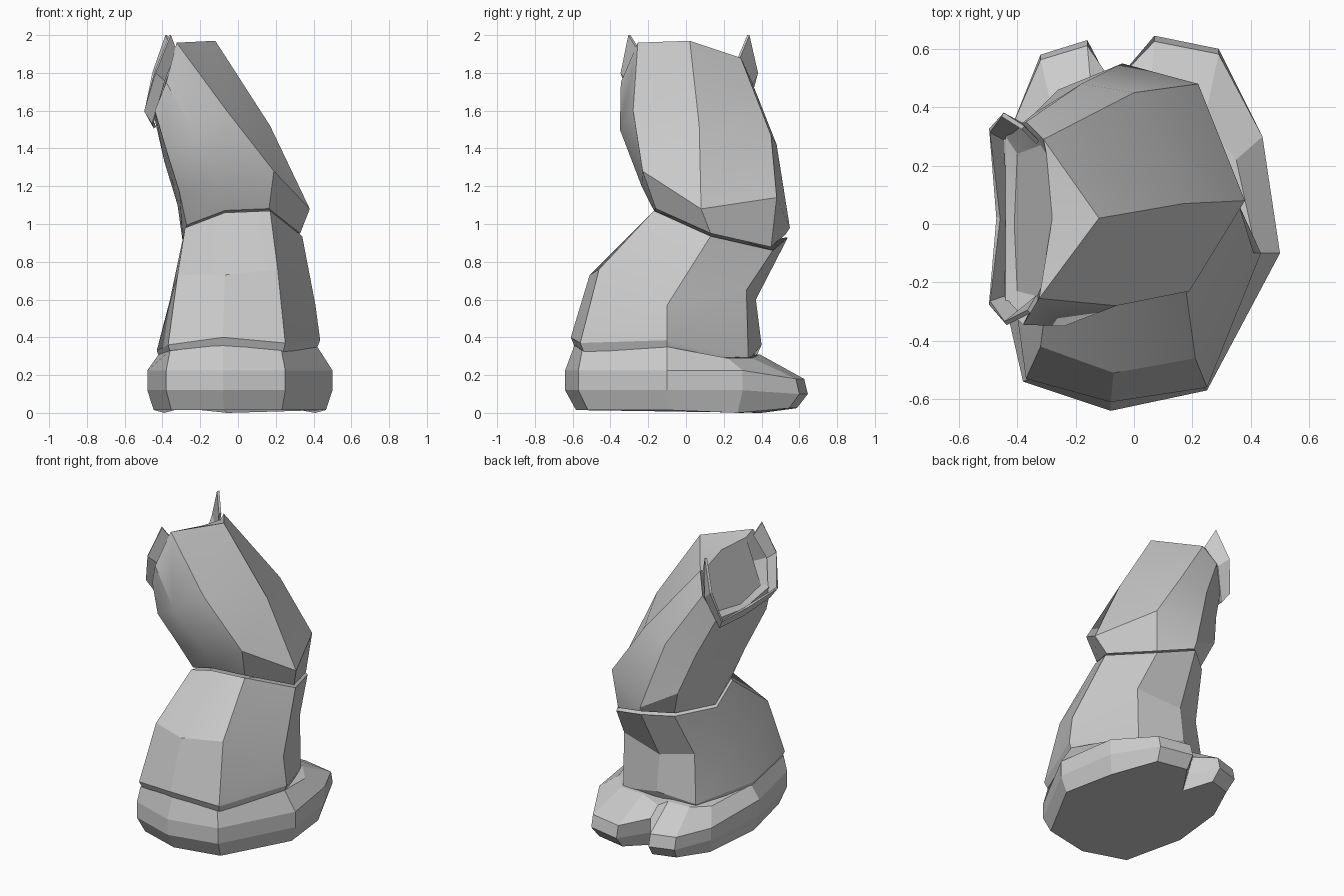
import bpy, bmesh, math
from mathutils import Vector


def loft(name, rings, closed=True, caps=True, smooth=25):
    """Skin a list of matching point rings into a mesh object."""
    bm = bmesh.new()
    loops = [[bm.verts.new(p) for p in ring] for ring in rings]
    n = len(loops[0])
    for a, b in zip(loops, loops[1:]):
        for i in range(n if closed else n - 1):
            j = (i + 1) % n
            bm.faces.new((a[i], a[j], b[j], b[i]))
    if caps:
        bm.faces.new(loops[0][::-1])
        bm.faces.new(loops[-1])
    bmesh.ops.recalc_face_normals(bm, faces=bm.faces[:])
    mesh = bpy.data.meshes.new(name)
    bm.to_mesh(mesh)
    bm.free()
    obj = bpy.data.objects.new(name, mesh)
    bpy.context.collection.objects.link(obj)
    if smooth:
        bpy.ops.object.select_all(action='DESELECT')
        obj.select_set(True)
        bpy.context.view_layer.objects.active = obj
        bpy.ops.object.shade_smooth_by_angle(angle=math.radians(smooth))
    return obj


def shrink(ring, factor, shift=(0, 0, 0)):
    """Scale a ring about its own centre and move it."""
    pts = [Vector(p) for p in ring]
    c = sum(pts, Vector()) / len(pts)
    return [c + (p - c) * factor + Vector(shift) for p in pts]


# Foot: wide outline with two toes at the back, chamfered below, sloped above
outline = [(-.08, -.64), (.25, -.57), (.5, -.1), (.44, .3), (.29, .6), (.07, .645),
           (-.06, .44), (-.16, .63), (-.32, .58), (-.42, .33), (-.48, -.1), (-.38, -.54)]
neck = [(-.08, -.59, .36), (.23, -.55, .33), (.42, -.1, .35), (.35, .22, .29),
        (.24, .35, .29), (.05, .39, .31), (-.07, .4, .27), (-.14, .39, .31),
        (-.27, .35, .29), (-.36, .24, .28), (-.42, -.1, .31), (-.36, -.53, .33)]
foot_rings = [
    [(x * .93, y * .91, .025 if y > .5 else .0 if y > .2 else .015) for x, y in outline],
    [(x, y, .1 if y > .3 else .12) for x, y in outline],
    [(x, y * (.97 if y > .5 else 1), .18 if y > .3 else .225) for x, y in outline],
    neck]
foot_rings[2][6] = (-.07, .48, .21)
loft("foot", foot_rings, smooth=0)

# Lower body: rings run front centre, front right, right, back right,
# back, back left, left, front left
lip = [(-.08, -.61, .4), (.25, -.56, .37), (.435, -.1, .385), (.24, .33, .28),
       (-.06, .4, .36), (-.29, .31, .3), (-.43, -.1, .33), (-.37, -.53, .36)]
belly = [(-.07, -.51, .73), (.21, -.46, .76), (.41, -.1, .57), (.24, .32, .65),
         (-.06, .37, .6), (-.26, .28, .62), (-.36, -.08, .6), (-.32, -.42, .73)]
waist = [(-.07, -.18, 1.06), (.17, -.17, 1.07), (.34, .13, .935), (.2, .46, .86),
         (-.04, .54, .93), (-.2, .41, .91), (-.3, .1, .88), (-.28, -.1, .98)]
loft("lower_body", [shrink(lip, .96, (0, 0, -.045)), lip, belly, waist])

# Upper body: leaning tube with a slanted, recessed opening on the left
hip = [(-.08, -.235, 1.2), (.19, -.23, 1.28), (.38, .08, 1.08), (.22, .48, 1.14),
       (-.04, .55, .98), (-.26, .46, 1.1), (-.32, .1, 1.1), (-.31, -.19, 1.17)]
chest = [(-.24, -.35, 1.5), (-.06, -.28, 1.6), (.17, .07, 1.52), (0, .45, 1.47),
         (-.18, .48, 1.42), (-.34, .38, 1.35), (-.39, .05, 1.33), (-.385, -.31, 1.41)]
rim = [(-.38, -.345, 1.75), (-.325, -.255, 1.96), (-.12, .02, 1.97), (-.31, .29, 1.88),
       (-.37, .35, 1.75), (-.44, .3, 1.59), (-.44, 0, 1.55), (-.44, -.29, 1.6)]
floor = [(-.32, -.25, 1.74), (-.31, -.2, 1.92), (-.28, .02, 1.91), (-.3, .24, 1.86),
         (-.32, .27, 1.74), (-.4, .24, 1.61), (-.41, 0, 1.57), (-.4, -.23, 1.61)]
loft("upper_body", [shrink(waist, .97, (0, 0, .015)), hip, chest, rim, floor])

# Cuff: flared thin strip round the lower side of the opening, with two points
cuff_edge = [(-.36, -.3, 2.0), (-.44, -.34, 1.8), (-.495, -.27, 1.6), (-.465, .02, 1.57),
             (-.495, .32, 1.6), (-.45, .375, 1.8), (-.38, .33, 2.0)]
cuff_base = [(-.33, -.25, 1.92), (-.39, -.31, 1.76), (-.45, -.25, 1.535), (-.44, .02, 1.51),
             (-.45, .29, 1.535), (-.385, .34, 1.74), (-.33, .28, 1.88)]
cuff = loft("cuff", [cuff_base, cuff_edge], closed=False, caps=False, smooth=0)
solid = cuff.modifiers.new("thickness", 'SOLIDIFY')
solid.thickness = .015
solid.offset = 0
